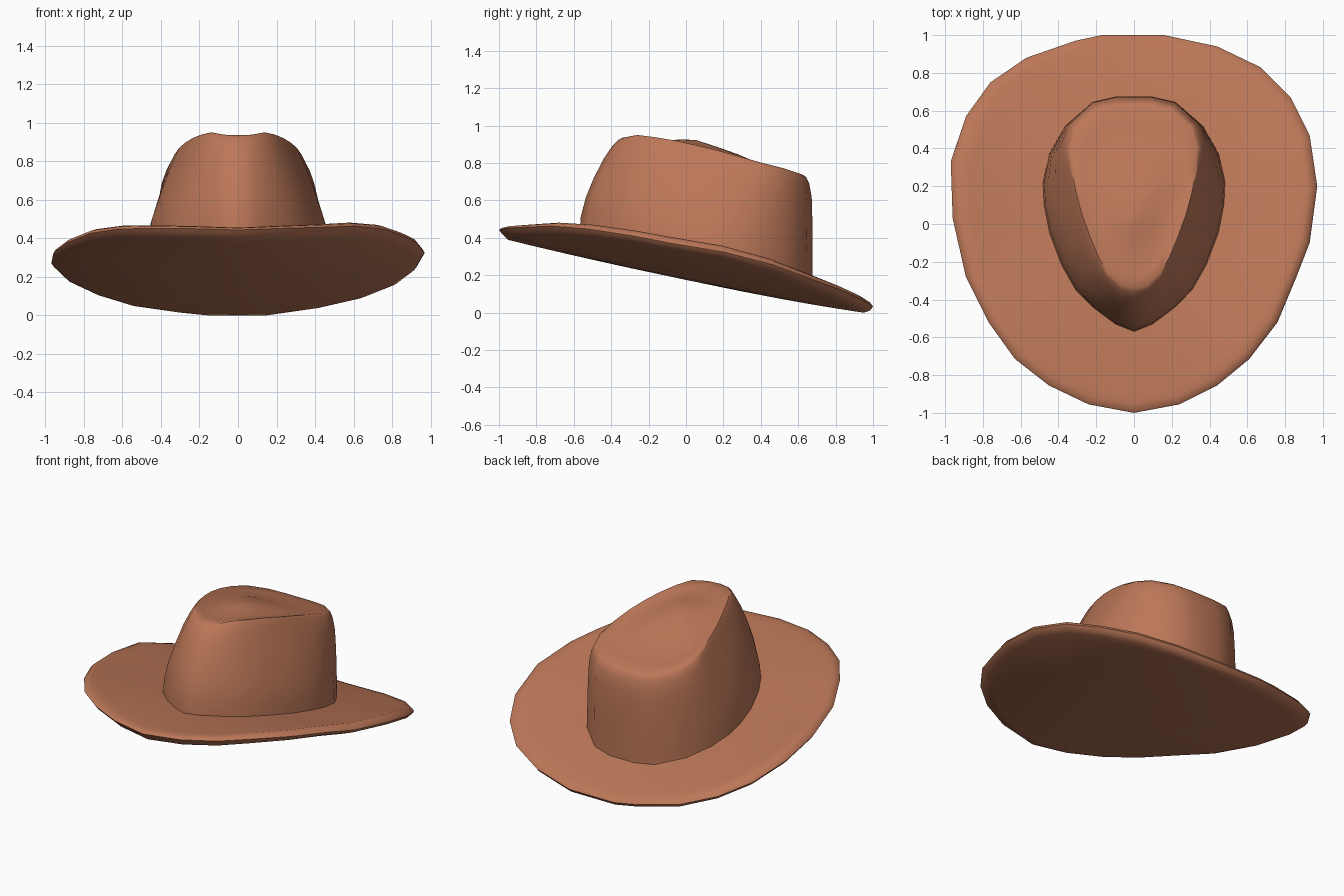
import bpy, bmesh

if "Cube" in bpy.data.objects:
    bpy.data.objects.remove(bpy.data.objects["Cube"])

felt = bpy.data.materials.new("brown felt")
felt.diffuse_color = (0.50, 0.185, 0.097, 1)
felt.use_nodes = True
felt.node_tree.nodes["Principled BSDF"].inputs["Base Color"].default_value = felt.diffuse_color


def loft(name, rings, start=None, end=None, angle=0.9):
    """Skin a list of equal rings; optional end points close it with fans."""
    bm = bmesh.new()
    loops = [[bm.verts.new(p) for p in ring] for ring in rings]
    n = len(loops[0])
    for a, b in zip(loops, loops[1:]):
        for i in range(n):
            j = (i + 1) % n
            bm.faces.new((a[i], a[j], b[j], b[i]))
    for tip, loop in ((start, loops[0]), (end, loops[-1])):
        if tip:
            v = bm.verts.new(tip)
            for i in range(n):
                bm.faces.new((loop[i], loop[(i + 1) % n], v))
    bmesh.ops.recalc_face_normals(bm, faces=bm.faces[:])
    mesh = bpy.data.meshes.new(name)
    bm.to_mesh(mesh)
    bm.free()
    mesh.materials.append(felt)
    obj = bpy.data.objects.new(name, mesh)
    bpy.context.collection.objects.link(obj)
    bpy.context.view_layer.objects.active = obj
    obj.select_set(True)
    bpy.ops.object.shade_smooth_by_angle(angle=angle)
    obj.select_set(False)
    return obj


def interp(table, v):
    """Piecewise linear lookup."""
    for (a, za), (b, zb) in zip(table, table[1:]):
        if v <= b:
            t = max(0, (v - a) / (b - a))
            return za + (zb - za) * t
    return table[-1][1]


def under(y):
    """Tilted base plane of the brim."""
    return 0.175 - 0.21 * y


# Brim: irregular edge curled up at the sides, lens-like section
edge = [(0, -1, .443), (.24, -.955, .452), (.44, -.855, .457), (.61, -.715, .463),
        (.76, -.52, .447), (.86, -.28, .41), (.93, -.1, .375), (.97, .2, .325),
        (.93, .47, .255), (.83, .67, .18), (.67, .83, .12), (.44, .94, .07),
        (.16, 1, .032), (-.17, 1, .032), (-.31, .97, .045), (-.57, .88, .08),
        (-.76, .75, .135), (-.89, .57, .195), (-.97, .33, .27), (-.96, .03, .32),
        (-.89, -.28, .375), (-.77, -.52, .425), (-.63, -.715, .447),
        (-.45, -.855, .452), (-.24, -.955, .45)]
THICK = .14


def brim_ring(s, side):
    ring = []
    for x, y, z in edge:
        front = max(0, -y)
        lift = .034 - .022 * front if side > 0 else -.032 - .022 * front
        offset = THICK if side > 0 else 0
        curl = z + lift - under(y * .95) - offset
        ring.append((x * s, y * s,
                     max(0, under(y * s) + offset + curl * (s / .95) ** 2.5)))
    return ring


steps = (.3, .5, .65, .8, .9, .95)
bottom = [brim_ring(s, -1) for s in steps]
top = [brim_ring(s, 1) for s in reversed(steps)]
outer = [[(x * .985, y * .985, z - .02) for x, y, z in edge], edge,
         [(x * .985, y * .985, z + .022 - .012 * max(0, -y)) for x, y, z in edge]]
loft("brim", bottom + outer + top, (0, 0, under(0)), (0, 0, under(0) + THICK))

# Crown: egg-shaped base rising to a teardrop top, right halves mirrored
base_half = [(0, -.57), (.10, -.53), (.22, -.44), (.31, -.35), (.385, -.22),
             (.45, -.05), (.48, .10), (.485, .22), (.45, .37), (.365, .52),
             (.22, .645), (.09, .675), (0, .675)]
top_half = [(0, -.34), (.07, -.325), (.14, -.26), (.19, -.17), (.235, -.06),
            (.275, .05), (.305, .16), (.33, .29), (.335, .41), (.30, .52),
            (.20, .605), (.09, .625), (0, .625)]
ridge = [(-.34, .935), (-.26, .95), (-.1, .93), (0, .907), (.1, .885),
         (.2, .86), (.41, .80), (.55, .765), (.63, .735)]
spine = [(-.34, .935), (-.2, .935), (0, .935), (.3, .867), (.5, .785), (.63, .735)]


def mirrored(half):
    return half + [(-x, y) for x, y in half[-2:0:-1]]


base, crest = mirrored(base_half), mirrored(top_half)
# height fraction, then inward lean at the front, sides and back
levels = [(0, 0, 0, 0), (.2, .03, .06, -.01), (.4, .15, .2, -.02),
          (.6, .34, .44, -.01), (.8, .58, .69, .06), (.92, .77, .88, .32),
          (.98, .91, .96, .65), (1, 1, 1, 1)]
rings = []
for height, front, side, back in levels:
    ring = []
    for (bx, by), (tx, ty) in zip(base, crest):
        lean = interp([(-.34, front), (.05, side), (.3, side), (.6, back)], ty)
        z0 = under(by) + THICK - .03
        ring.append((bx + (tx - bx) * lean, by + (ty - by) * lean,
                     z0 + (interp(ridge, ty) - z0) * height))
    rings.append(ring)

# Top of the crown: shallow furrow inside the rim, then a raised middle
mid_y = .05
for s, mix, drop in ((.85, .1, .012), (.65, .3, .018), (.4, .6, .012), (.2, .8, .005)):
    ring = []
    for x, y in crest:
        py = mid_y + (y - mid_y) * s
        z = interp(ridge, py) * (1 - mix) + interp(spine, py) * mix
        ring.append((x * s, py, z - drop))
    rings.append(ring)
loft("crown", rings, end=(0, mid_y, interp(spine, mid_y)), angle=1.0)
